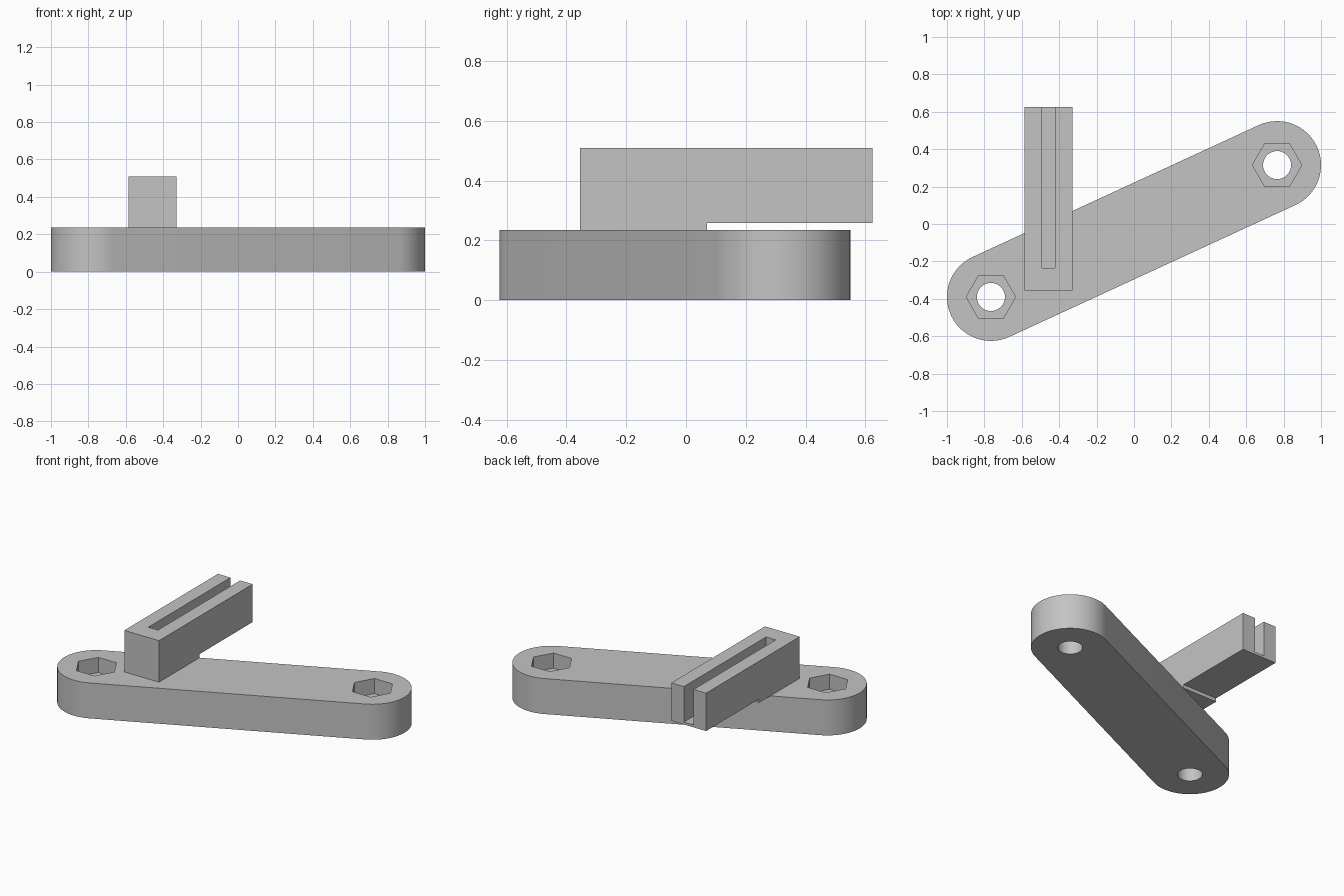
import bpy
import bmesh
from math import pi, cos, sin, atan2
from mathutils import Vector

default = bpy.data.objects.get("Cube")
if default:
    bpy.data.objects.remove(default, do_unlink=True)

grey = bpy.data.materials.new("plain grey")
grey.use_nodes = True
grey.diffuse_color = (0.55, 0.55, 0.55, 1)
grey.node_tree.nodes["Principled BSDF"].inputs["Base Color"].default_value = grey.diffuse_color

ENDS = [Vector((-0.765, -0.39)), Vector((0.765, 0.315))]
RADIUS, THICK, POCKET_FLOOR = 0.235, 0.235, 0.135


def prism(name, outline, low, high, axis="Z"):
    """Extrude a closed outline along z, or an outline of (y, z) along x."""
    place = (lambda p, h: (p[0], p[1], h)) if axis == "Z" else (lambda p, h: (h, p[0], p[1]))
    bm = bmesh.new()
    face = bm.faces.new([bm.verts.new(place(p, low)) for p in outline])
    top = bmesh.ops.extrude_face_region(bm, geom=[face])["geom"]
    shift = Vector(place((0, 0), high - low))
    bmesh.ops.translate(bm, vec=shift, verts=[v for v in top if isinstance(v, bmesh.types.BMVert)])
    bmesh.ops.recalc_face_normals(bm, faces=bm.faces)
    mesh = bpy.data.meshes.new(name)
    bm.to_mesh(mesh)
    bm.free()
    mesh.materials.append(grey)
    obj = bpy.data.objects.new(name, mesh)
    bpy.context.collection.objects.link(obj)
    return obj


def arc(centre, radius, start, sweep, steps):
    angles = [start + sweep * i / steps for i in range(steps + 1)]
    return [centre + radius * Vector((cos(a), sin(a))) for a in angles]


def cut(target, cutter):
    """Subtract the cutter, then remove it."""
    mod = target.modifiers.new("cut", "BOOLEAN")
    mod.operation, mod.solver, mod.object = "DIFFERENCE", "EXACT", cutter
    bpy.context.view_layer.objects.active = target
    bpy.ops.object.modifier_apply(modifier=mod.name)
    bpy.data.objects.remove(cutter, do_unlink=True)


# Round-ended arm
along = ENDS[1] - ENDS[0]
heading = atan2(along.y, along.x)
outline = arc(ENDS[1], RADIUS, heading - pi / 2, pi, 32) + arc(ENDS[0], RADIUS, heading + pi / 2, pi, 32)
arm = prism("arm", outline, 0, THICK)

# Bolt holes with hexagonal nut pockets
for end in ENDS:
    cut(arm, prism("bolt_hole", arc(end, 0.075, 0, 2 * pi, 48)[:-1], -0.1, 0.4))
    cut(arm, prism("nut_pocket", arc(end, 0.132, 0, 2 * pi, 6)[:-1], POCKET_FLOOR, 0.4))

# Slotted block, undercut where it overhangs the arm
side = [(-0.355, THICK), (0.07, THICK), (0.07, 0.259), (0.625, 0.259), (0.625, 0.51), (-0.355, 0.51)]
block = prism("slotted_block", side, -0.585, -0.33, "X")
slot = [(-0.235, 0.275), (0.8, 0.275), (0.8, 0.7), (-0.235, 0.7)]
cut(block, prism("slot", slot, -0.493, -0.422, "X"))

# Smooth curved walls, keep edges sharp
for obj in (arm, block):
    bpy.ops.object.select_all(action="DESELECT")
    obj.select_set(True)
    bpy.context.view_layer.objects.active = obj
    bpy.ops.object.shade_smooth_by_angle(angle=pi / 6)
